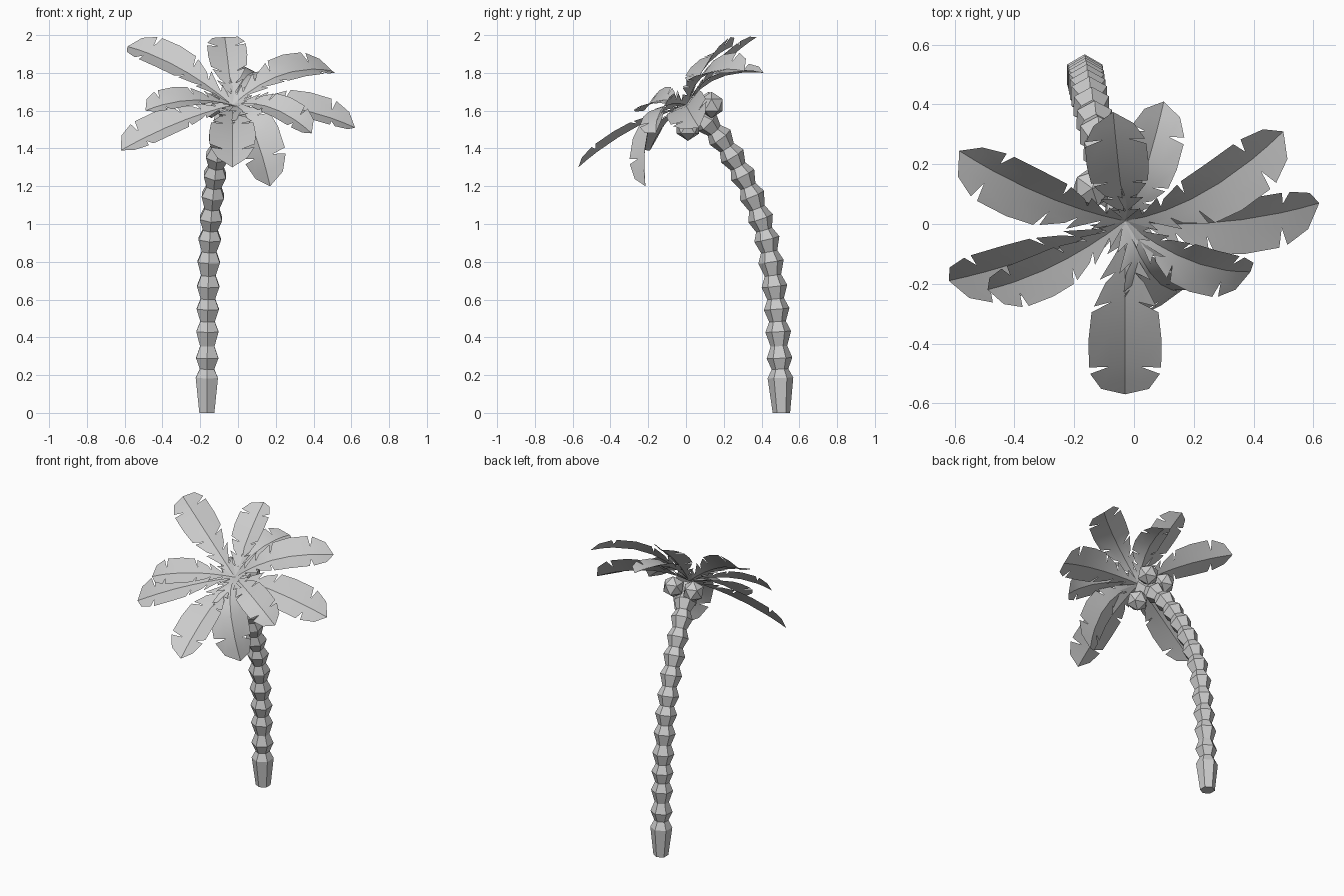
import bpy, bmesh, math
from mathutils import Vector, Matrix

cube = bpy.data.objects.get("Cube")
if cube:
    bpy.data.objects.remove(cube)

grey = bpy.data.materials.new("pale_grey")
grey.use_nodes = True
GREY = (0.6, 0.6, 0.6, 1)
grey.diffuse_color = GREY
grey.node_tree.nodes["Principled BSDF"].inputs["Base Color"].default_value = GREY


def finish(bm, name, smooth=False):
    mesh = bpy.data.meshes.new(name)
    bm.to_mesh(mesh)
    bm.free()
    mesh.materials.append(grey)
    for p in mesh.polygons:
        p.use_smooth = smooth
    ob = bpy.data.objects.new(name, mesh)
    bpy.context.collection.objects.link(ob)


# Trunk: hexagonal rings, alternately wide and narrow, along a leaning path
PATH = [(-.165, .505, 0), (-.165, .5, .185), (-.163, .495, .29), (-.162, .488, .43),
        (-.16, .48, .55), (-.158, .468, .67), (-.155, .45, .8), (-.15, .428, .92),
        (-.143, .395, 1.03), (-.133, .35, 1.15), (-.122, .3, 1.26),
        (-.11, .245, 1.36), (-.095, .18, 1.46), (-.07, .11, 1.54), (-.04, .03, 1.6)]
wide = [Vector(p) for p in PATH]
rings = [(wide[0], .046), (wide[1], .068)]
for a, b in zip(wide[1:], wide[2:]):
    rings += [(a.lerp(b, .45), .044), (b, .068)]
bm = bmesh.new()
loops = []
for i, (centre, radius) in enumerate(rings):
    along = rings[min(i + 1, len(rings) - 1)][0] - rings[max(i - 1, 0)][0]
    if i == 0:
        along = Vector((0, 0, 1))
    tilt = Vector((0, 0, 1)).rotation_difference(along)
    angles = [(k + .5) * math.pi / 3 for k in range(6)]
    loops.append([bm.verts.new(centre + tilt @ Vector((math.cos(a), math.sin(a), 0)) * radius)
                  for a in angles])
for lo, hi in zip(loops, loops[1:]):
    for k in range(6):
        n = (k + 1) % 6
        bm.faces.new((lo[k], lo[n], hi[n], hi[k]))
bm.faces.new(loops[0][::-1])
bm.faces.new(loops[-1])
finish(bm, "trunk")

# Coconuts under the crown
for i, c in enumerate([(0, .135, 1.63), (-.14, .12, 1.63), (-.02, .01, 1.51)]):
    bm = bmesh.new()
    bmesh.ops.create_icosphere(bm, subdivisions=1, radius=.07,
                               matrix=Matrix.Translation(c))
    finish(bm, f"coconut_{i + 1}")

# Fronds: folded blades with edges split into leaflets; the crown leans forward
CROWN = Vector((-.03, .01, 1.63))
UP = Vector((0, -.6, .8))
FOLD = .33
# each leaflet: outline points as (position along rib, half width)
LEAFLETS = [[(.02, .012), (.16, .06)], [(.17, .035), (.29, .085)],
            [(.31, .065), (.43, .104)], [(.46, .112), (.61, .122), (.78, .121)],
            [(.82, .117), (.93, .08), (1, 0)]]
RIB = [[0, .13], [.13, .26], [.26, .42], [.42, .6, .8], [.8, .9, 1]]


def frond(name, tip, bend, scale=1):
    tip = Vector(tip)
    mid = (CROWN + tip) / 2 + UP * bend

    def place(t, w, side):
        pos = CROWN * (1 - t) ** 2 + mid * 2 * t * (1 - t) + tip * t * t
        tan = ((mid - CROWN) * (1 - t) + (tip - mid) * t).normalized()
        across = tan.cross(UP).normalized()
        normal = across.cross(tan)
        return pos + (across * side + normal * FOLD) * w * scale

    bm = bmesh.new()
    for side in (-1, 1):
        for rib, edge in zip(RIB, LEAFLETS):
            rows = []
            for t, (s, w) in zip(rib, edge):
                inner = (.008 + .09 * min(t, .5)) * (1 if t < 1 else 0)
                rows.append([bm.verts.new(place(*p, side)) for p in
                             ((t, 0), (t, inner), (s, w))])
            for a, b in zip(rows, rows[1:]):
                for k in range(2):
                    quad = (a[k], a[k + 1], b[k + 1], b[k])
                    bm.faces.new(quad if side > 0 else quad[::-1])
    bmesh.ops.remove_doubles(bm, verts=bm.verts, dist=.0005)
    bmesh.ops.dissolve_degenerate(bm, edges=bm.edges, dist=.0005)
    # keep the upper side of every blade outward, with a sharp midrib
    bm.normal_update()
    if sum((f.normal.dot(UP) * f.calc_area() for f in bm.faces)) < 0:
        bmesh.ops.reverse_faces(bm, faces=bm.faces)
    for e in bm.edges:
        e.smooth = e.calc_face_angle(0) < math.radians(28)
    finish(bm, name, smooth=True)


frond("frond_front", (-.03, -.57, 1.3), .07)
frond("frond_front_low", (.17, -.215, 1.2), .27, 1)
frond("frond_front_left", (.39, -.16, 1.48), .15, .8)
frond("frond_left", (.62, .07, 1.51), .11, .95)
frond("frond_back_left", (.5, .31, 1.81), .18, .93)
frond("frond_back_low", (.1, .41, 1.8), .14, .78)
frond("frond_back", (-.07, .375, 1.99), .05, .85)
frond("frond_back_right", (-.585, .245, 1.94), .1, .92)
frond("frond_right", (-.49, -.22, 1.6), .1, .75)
frond("frond_front_right", (-.62, -.19, 1.39), .06, .9)
